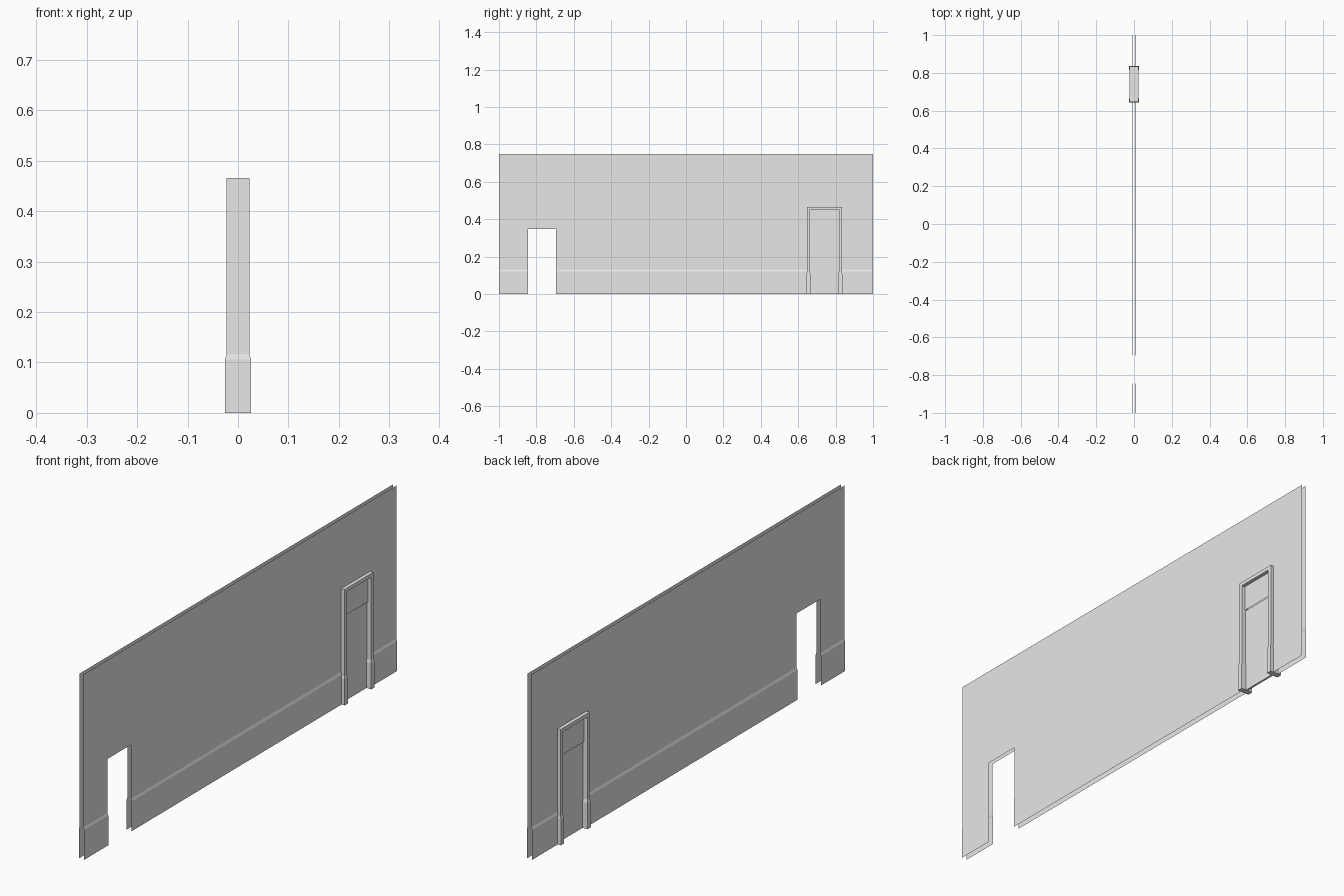
import bpy
import bmesh

if "Cube" in bpy.data.objects:
    bpy.data.objects.remove(bpy.data.objects["Cube"])

grey = bpy.data.materials.new("plain_grey")
grey.diffuse_color = (0.8, 0.8, 0.8, 1.0)
grey.use_nodes = True
grey.node_tree.nodes["Principled BSDF"].inputs["Base Color"].default_value = grey.diffuse_color

WALL_H = 0.748       # wall height
DOOR_H = 0.348       # height of both openings
DOOR_Y = 0.74        # centre of the framed doorway


def finish(name, bm):
    mesh = bpy.data.meshes.new(name)
    bm.to_mesh(mesh)
    bm.free()
    mesh.materials.append(grey)
    obj = bpy.data.objects.new(name, mesh)
    bpy.context.collection.objects.link(obj)
    return obj


def loft(name, sections):
    """Closed block from rectangles (half depth x, y min, y max, z)."""
    bm = bmesh.new()
    rings = [[bm.verts.new(p) for p in
              ((-x, y0, z), (x, y0, z), (x, y1, z), (-x, y1, z))]
             for x, y0, y1, z in sections]
    bm.faces.new(rings[0][::-1])
    bm.faces.new(rings[-1])
    for a, b in zip(rings, rings[1:]):
        for i in range(4):
            j = (i + 1) % 4
            bm.faces.new((a[i], a[j], b[j], b[i]))
    return finish(name, bm)


# Wall skins: open sheets with a raised lower band and two door openings
profile = [(0.0115, 0), (0.0115, 0.12), (0.008, 0.13),
           (0.008, DOOR_H), (0.008, WALL_H)]
stations = [-1, -0.845, -0.695, 0.661, 0.819, 1]
openings = (1, 3)
bm = bmesh.new()
grid = [[bm.verts.new((x, y, z)) for x, z in profile] for y in stations]
for i in range(len(stations) - 1):
    for k in range(len(profile) - 1):
        if i in openings and profile[k][1] < DOOR_H:
            continue
        bm.faces.new((grid[i][k], grid[i + 1][k],
                      grid[i + 1][k + 1], grid[i][k + 1]))
loose = [v for v in bm.verts if not v.link_faces]
bmesh.ops.delete(bm, geom=loose, context='VERTS')
wall = finish("wall_skins", bm)
mirror = wall.modifiers.new("other_side", 'MIRROR')
mirror.use_mirror_merge = False

# Door frame: upside-down U running through the wall
outer, inner, top, bar, foot = 0.093, 0.0775, 0.466, 0.451, 0.105
outline = [(-outer, foot), (-inner, foot), (-inner, bar), (inner, bar),
           (inner, foot), (outer, foot), (outer, top), (-outer, top)]
bm = bmesh.new()
face = bm.faces.new([bm.verts.new((-0.0225, DOOR_Y + y, z)) for y, z in outline])
ext = bmesh.ops.extrude_face_region(bm, geom=[face], use_keep_orig=True)
moved = [g for g in ext["geom"] if isinstance(g, bmesh.types.BMVert)]
bmesh.ops.translate(bm, verts=moved, vec=(0.045, 0, 0))
bmesh.ops.recalc_face_normals(bm, faces=bm.faces)
finish("door_frame", bm)

# Wider plinths at the foot of each post
for side, label in ((-1, "front"), (1, "rear")):
    def span(grow):
        a, b = sorted((DOOR_Y + side * (inner - grow), DOOR_Y + side * (outer + grow)))
        return a, b
    loft("plinth_" + label, [(0.0255, *span(0.003), 0),
                             (0.0255, *span(0.003), 0.106),
                             (0.0225, *span(0), 0.117)])

# Closed door leaf, slightly recessed
loft("door_leaf", [(0.004, 0.661, 0.819, 0), (0.004, 0.661, 0.819, DOOR_H)])
